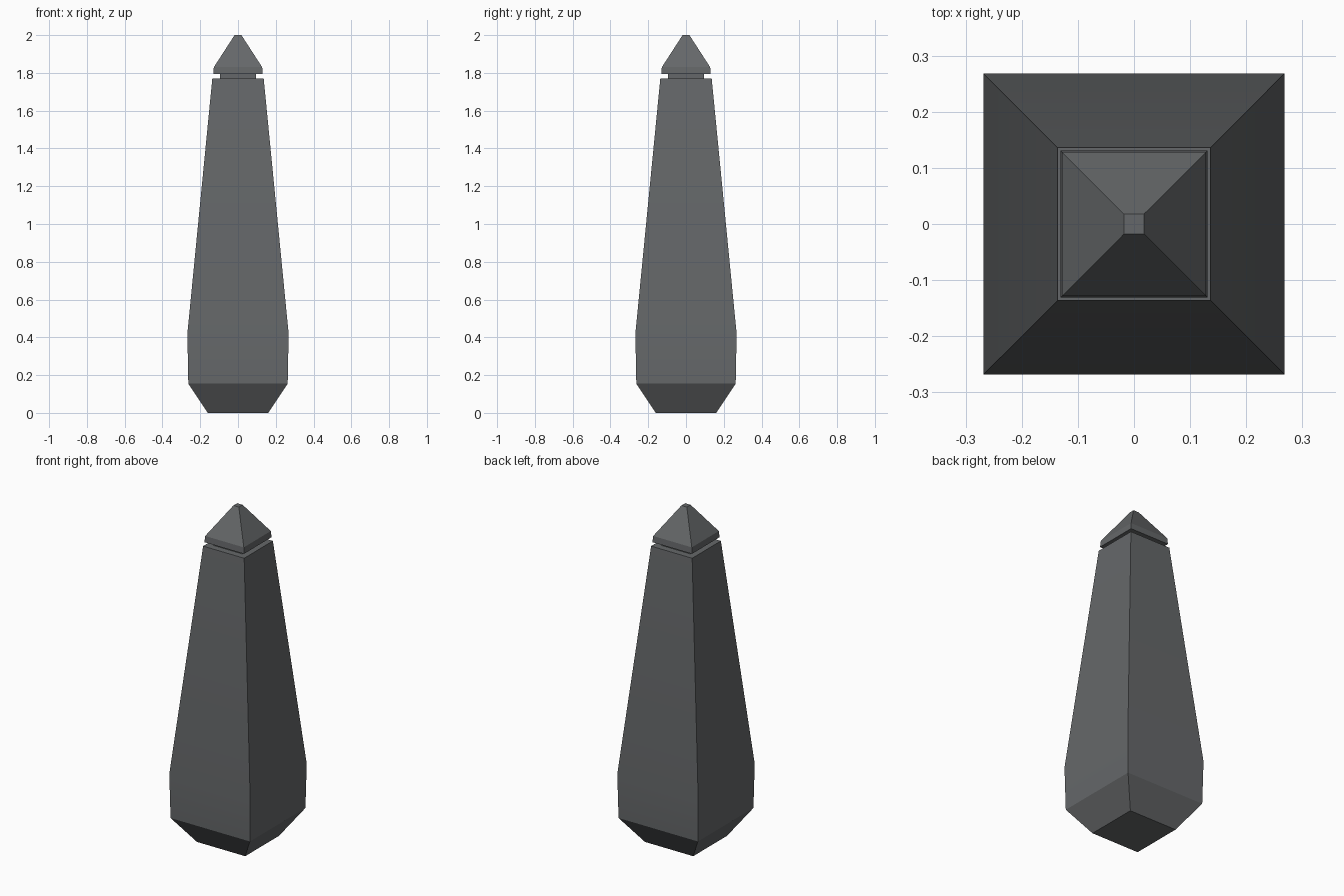
import bpy
import bmesh

cube = bpy.data.objects.get("Cube")
if cube:
    bpy.data.objects.remove(cube, do_unlink=True)

stone = bpy.data.materials.new("dark grey stone")
stone.use_nodes = True
colour = (0.13, 0.137, 0.142, 1)
stone.diffuse_color = colour
bsdf = next(n for n in stone.node_tree.nodes if n.type == 'BSDF_PRINCIPLED')
bsdf.inputs["Base Color"].default_value = colour
bsdf.inputs["Roughness"].default_value = 0.8


def square_loft(name, profile):
    """Closed solid through square sections given as (half width, height)."""
    bm = bmesh.new()
    corners = ((-1, -1), (1, -1), (1, 1), (-1, 1))
    rings = [[bm.verts.new((x * r, y * r, z)) for x, y in corners]
             for r, z in profile]
    bm.faces.new(rings[0][::-1])
    bm.faces.new(rings[-1])
    for low, high in zip(rings, rings[1:]):
        for i in range(4):
            j = (i + 1) % 4
            bm.faces.new((low[i], low[j], high[j], high[i]))
    mesh = bpy.data.meshes.new(name)
    bm.to_mesh(mesh)
    bm.free()
    mesh.materials.append(stone)
    obj = bpy.data.objects.new(name, mesh)
    bpy.context.collection.objects.link(obj)
    bpy.ops.object.select_all(action='DESELECT')
    obj.select_set(True)
    bpy.context.view_layer.objects.active = obj
    bpy.ops.object.shade_smooth_by_angle(angle=0.35)
    return obj


# Tapered shaft with a chamfered foot
square_loft("shaft", [(0.16, 0), (0.263, 0.155), (0.268, 0.42), (0.136, 1.77)])

# Narrow neck between shaft and cap
square_loft("neck", [(0.096, 1.76), (0.096, 1.80)])

# Pyramid cap with a low rim and a small flat tip
square_loft("cap", [(0.131, 1.793), (0.128, 1.83), (0.018, 2.0)])
